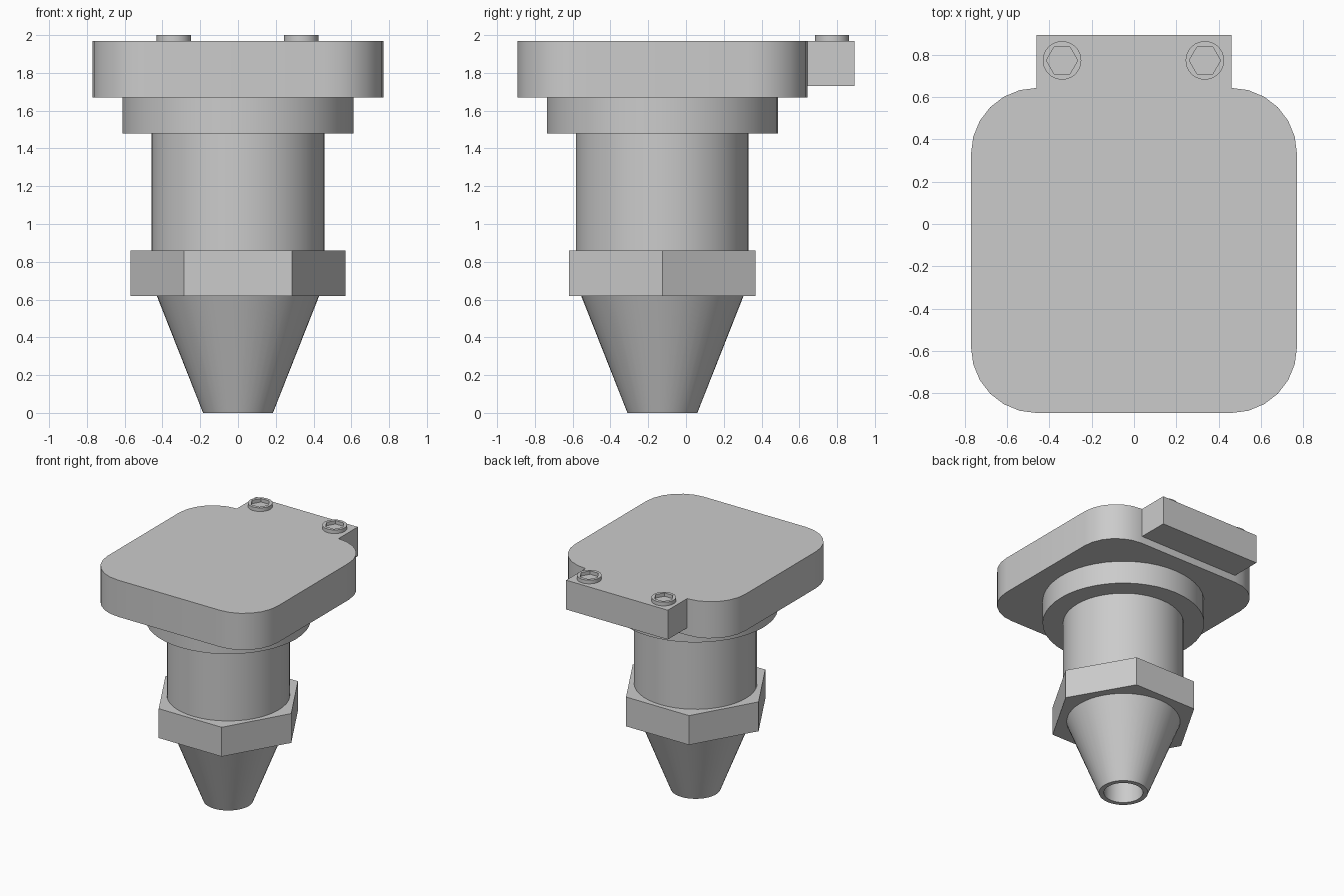
import bpy, bmesh
from math import cos, sin, pi, radians

if "Cube" in bpy.data.objects:
    bpy.data.objects.remove(bpy.data.objects["Cube"])

CY = -0.125  # y position of the main axis


def finish(name, bm):
    bmesh.ops.recalc_face_normals(bm, faces=bm.faces[:])
    mesh = bpy.data.meshes.new(name)
    bm.to_mesh(mesh)
    bm.free()
    ob = bpy.data.objects.new(name, mesh)
    bpy.context.collection.objects.link(ob)
    bpy.ops.object.select_all(action='DESELECT')
    ob.select_set(True)
    bpy.context.view_layer.objects.active = ob
    bpy.ops.object.shade_smooth_by_angle(angle=radians(30))
    return ob


def loft(name, rings):
    """Skin a list of rings (equal point counts) and cap both ends."""
    bm = bmesh.new()
    rows = [[bm.verts.new(p) for p in ring] for ring in rings]
    n = len(rows[0])
    for a, b in zip(rows, rows[1:]):
        for i in range(n):
            j = (i + 1) % n
            bm.faces.new((a[i], a[j], b[j], b[i]))
    bm.faces.new(rows[0])
    bm.faces.new(rows[-1])
    return finish(name, bm)


def circle(r, z, x=0, y=CY, n=48):
    return [(x + r * cos(2 * pi * i / n), y + r * sin(2 * pi * i / n), z) for i in range(n)]


def hexagon(r, z, x, y, n):
    """Hexagon outline sampled with n points so it can be lofted to a circle."""
    pts = []
    for i in range(n):
        a = 2 * pi * i / n
        d = r * cos(pi / 6) / cos(a % (pi / 3) - pi / 6)
        pts.append((x + d * cos(a), y + d * sin(a), z))
    return pts


def rounded_rect(hx, hy, r, z, steps=6):
    pts = []
    for k, (sx, sy) in enumerate([(1, 1), (-1, 1), (-1, -1), (1, -1)]):
        for i in range(steps + 1):
            a = (k + i / steps) * pi / 2
            pts.append((sx * (hx - r) + r * cos(a), CY + sy * (hy - r) + r * sin(a), z))
    return pts


# Tapered nozzle with an open bore
loft("nozzle", [circle(0.148, 0.40), circle(0.148, 0), circle(0.185, 0), circle(0.43, 0.62)])

# Hex nut, barrel and collar
loft("hex_nut", [circle(0.57, z, n=6) for z in (0.62, 0.86)])
loft("barrel", [circle(0.457, z) for z in (0.86, 1.48)])
loft("collar", [circle(0.612, z) for z in (1.48, 1.67)])

# Rounded top plate
loft("top_plate", [rounded_rect(0.77, 0.768, 0.31, z) for z in (1.67, 1.97)])

# Rear mounting tab
loft("rear_tab", [[(-0.46, 0.643, z), (0.46, 0.643, z), (0.46, 0.893, z), (-0.46, 0.893, z)]
                  for z in (1.73, 1.97)])

# Socket head screws
for side, x in (("left", -0.34), ("right", 0.335)):
    loft("screw_" + side, [circle(0.091, 1.96, x, 0.773, 36), circle(0.091, 2.0, x, 0.773, 36),
                           hexagon(0.074, 2.0, x, 0.773, 36), hexagon(0.074, 1.972, x, 0.773, 36)])
